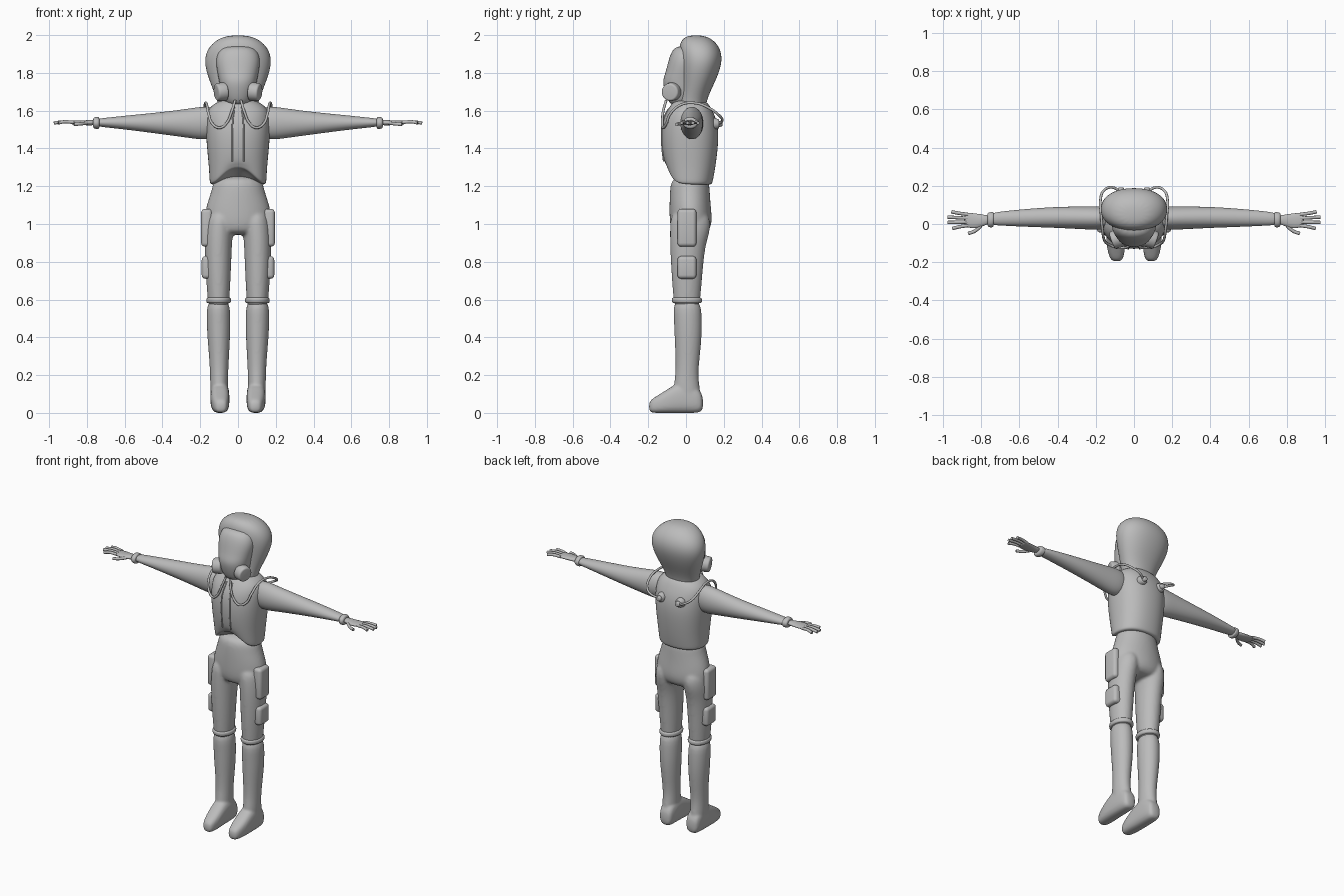
import bpy, bmesh, math
from mathutils import Vector, Matrix

old = bpy.data.objects.get("Cube")
if old:
    bpy.data.objects.remove(old, do_unlink=True)

grey = bpy.data.materials.new("plain_grey")
grey.use_nodes = True
COLOUR = (0.5, 0.5, 0.5, 1)
grey.diffuse_color = COLOUR
grey.node_tree.nodes["Principled BSDF"].inputs["Base Color"].default_value = COLOUR

SIDES = 16
GROW = 1.025  # makes up for subdivision shrinkage


def loft(bm, rings, axis="z", power=2):
    """Closed skin through rings (t, a0, a1, b0, b1) placed along an axis."""
    loops = []
    for t, a0, a1, b0, b1 in rings:
        loop = []
        for i in range(SIDES):
            ang = math.tau * (i + 0.5) / SIDES
            c, s = math.cos(ang), math.sin(ang)
            c = math.copysign(abs(c) ** (2 / power), c)
            s = math.copysign(abs(s) ** (2 / power), s)
            a = (a0 + a1) / 2 + c * GROW * (a1 - a0) / 2
            b = (b0 + b1) / 2 + s * GROW * (b1 - b0) / 2
            co = {"x": (t, a, b), "y": (a, t, b), "z": (a, b, t)}[axis]
            loop.append(bm.verts.new(co))
        loops.append(loop)
    for low, high in zip(loops, loops[1:]):
        for i in range(SIDES):
            j = (i + 1) % SIDES
            bm.faces.new((low[i], low[j], high[j], high[i]))
    bm.faces.new(loops[0])
    bm.faces.new(loops[-1])


def centred(rings):
    """Rings (z, half width, y0, y1) made symmetric about x = 0."""
    return [(z, -w, w, y0, y1) for z, w, y0, y1 in rings]


def finish(name, bm, mirror=False, subdivide=2, voxel=0, bevel=0):
    bmesh.ops.recalc_face_normals(bm, faces=bm.faces)
    mesh = bpy.data.meshes.new(name)
    bm.to_mesh(mesh)
    bm.free()
    mesh.materials.append(grey)
    mesh.shade_smooth()
    obj = bpy.data.objects.new(name, mesh)
    bpy.context.collection.objects.link(obj)
    if mirror:
        obj.modifiers.new("Mirror", "MIRROR").use_mirror_merge = False
    if bevel:
        mod = obj.modifiers.new("Bevel", "BEVEL")
        mod.width, mod.segments = bevel, 4
    if subdivide:
        mod = obj.modifiers.new("Subdivision", "SUBSURF")
        mod.levels = mod.render_levels = subdivide
    if voxel:
        mod = obj.modifiers.new("Blend", "REMESH")
        mod.mode, mod.voxel_size, mod.use_smooth_shade = "VOXEL", voxel, True
        mod = obj.modifiers.new("Smooth", "SMOOTH")
        mod.factor, mod.iterations = 0.5, 5
    return obj


def tube(name, paths, radius):
    """Round tubes along paths, repeated on both sides."""
    curve = bpy.data.curves.new(name, "CURVE")
    curve.dimensions = "3D"
    curve.bevel_depth, curve.bevel_resolution = radius, 3
    curve.use_fill_caps = True
    curve.materials.append(grey)
    for path in paths:
        for side in (-1, 1):
            spline = curve.splines.new("BEZIER")
            spline.bezier_points.add(len(path) - 1)
            for p, (x, y, z) in zip(spline.bezier_points, path):
                p.co = (side * x, y, z)
                p.handle_left_type = p.handle_right_type = "AUTO"
    obj = bpy.data.objects.new(name, curve)
    bpy.context.collection.objects.link(obj)


# Trousers: hips and thighs blended into one skin
bm = bmesh.new()
loft(bm, centred([(1.26, .125, -.075, .12), (1.18, .137, -.085, .125),
                  (1.1, .167, -.087, .13), (1.03, .178, -.087, .138),
                  (.98, .172, -.082, .132), (.94, .13, -.06, .1)]))
for side in (-1, 1):
    loft(bm, [(z, side * a, side * b, y0, y1) for z, a, b, y0, y1 in (
        (1.08, .02, .16, -.08, .12), (.98, .024, .177, -.085, .134),
        (.9, .032, .177, -.084, .105), (.8, .036, .174, -.08, .092),
        (.7, .04, .168, -.074, .084), (.6, .046, .16, -.066, .075),
        (.55, .05, .155, -.06, .07))])
finish("trousers", bm, voxel=.009)

# Side pockets
bm = bmesh.new()
for x, z, height in ((.165, .98, .2), (.162, .77, .12)):
    place = Matrix.Translation((x, .005, z)) @ Matrix.Diagonal((.06, .1, height, 1))
    bmesh.ops.create_cube(bm, size=1, matrix=place)
finish("side_pockets", bm, mirror=True, subdivide=0, bevel=.02)

# Boots: shin and foot blended
bm = bmesh.new()
loft(bm, [(.61, .044, .164, -.07, .078), (.5, .04, .166, -.064, .084),
          (.4, .042, .162, -.06, .083), (.3, .048, .153, -.055, .073),
          (.2, .053, .147, -.054, .062), (.12, .053, .147, -.07, .075),
          (.04, .055, .14, -.05, .08)])
loft(bm, [(.092, .06, .13, .01, .09), (.06, .05, .142, 0, .14),
          (0, .046, .146, 0, .17), (-.06, .046, .146, 0, .15),
          (-.12, .046, .142, 0, .11), (-.17, .054, .13, 0, .08),
          (-.197, .065, .115, .005, .06)], axis="y", power=2.8)
finish("boots", bm, mirror=True, voxel=.007)

# Bands at the tops of the boots
bm = bmesh.new()
loft(bm, [(.578, .044, .16, -.066, .078), (.586, .036, .168, -.074, .085),
          (.606, .036, .168, -.076, .085), (.614, .044, .16, -.068, .076)])
finish("boot_bands", bm, mirror=True)

# Vest, with the front hem raised in the middle
bm = bmesh.new()
loft(bm, centred([(1.205, .12, -.07, .11), (1.21, .147, -.095, .137),
                  (1.23, .15, -.103, .142), (1.3, .153, -.115, .155),
                  (1.4, .163, -.128, .168), (1.48, .169, -.131, .172),
                  (1.55, .169, -.122, .162), (1.6, .162, -.1, .14),
                  (1.635, .13, -.075, .12), (1.66, .08, -.06, .09)]), power=2.3)
for v in bm.verts:
    if v.co.z < 1.32 and v.co.y < 0:
        v.co.z += max(0, 1 - abs(v.co.x) / .13) * .12 * min(1, (1.34 - v.co.z) / .11)
finish("vest", bm)
tube("vest_seams", [[(.018, -.066, 1.635), (.022, -.098, 1.6), (.028, -.121, 1.55),
                     (.03, -.129, 1.48), (.03, -.126, 1.4), (.03, -.118, 1.33)]], .004)

# Sleeves
bm = bmesh.new()
loft(bm, [(.1, -.02, .08, 1.47, 1.61), (.17, -.032, .094, 1.443, 1.625),
          (.25, -.028, .092, 1.455, 1.612), (.4, -.02, .09, 1.475, 1.592),
          (.55, -.015, .08, 1.495, 1.578), (.7, -.008, .065, 1.512, 1.562),
          (.76, -.004, .055, 1.518, 1.556)], axis="x")
finish("sleeves", bm, mirror=True)

# Cuffs
bm = bmesh.new()
loft(bm, [(.733, -.008, .06, 1.51, 1.56), (.738, -.018, .064, 1.502, 1.567),
          (.762, -.018, .06, 1.504, 1.566), (.768, -.004, .055, 1.515, 1.556)], axis="x")
finish("cuffs", bm, mirror=True)

# Hands
bm = bmesh.new()
loft(bm, [(.755, .0, .045, 1.522, 1.552), (.79, -.01, .048, 1.522, 1.55),
          (.83, -.025, .056, 1.524, 1.548), (.87, -.018, .058, 1.527, 1.547),
          (.89, -.01, .054, 1.529, 1.545)], axis="x")
finish("palms", bm, mirror=True)
fingers = [[(.87, y, 1.538), (.92, y + bend / 2, 1.541), (tip, y + bend, 1.535)]
           for y, bend, tip in ((.05, .014, .955), (.03, .006, .975),
                                (.01, -.002, .975), (-.008, -.016, .95))]
thumb = [(.8, -.01, 1.534), (.835, -.038, 1.53), (.868, -.05, 1.527)]
tube("fingers", fingers + [thumb], .009)

# Hood around the head
bm = bmesh.new()
loft(bm, centred([(1.58, .1, -.05, .1), (1.64, .105, -.04, .106),
                  (1.7, .127, -.03, .127), (1.77, .155, -.03, .162),
                  (1.85, .178, -.034, .19), (1.915, .168, -.037, .187),
                  (1.967, .127, -.03, .155), (2.0, .06, .005, .1)]), power=2.2)
finish("hood", bm)

# Face and chin
bm = bmesh.new()
loft(bm, centred([(1.625, .05, -.07, .06), (1.65, .075, -.095, .08),
                  (1.71, .093, -.115, .08), (1.76, .1, -.123, .08),
                  (1.8, .108, -.108, .08), (1.86, .118, -.094, .08),
                  (1.91, .108, -.078, .08), (1.945, .07, -.05, .06)]), power=2.2)
finish("face", bm)

# Breathing canisters beside the chin
bm = bmesh.new()
turn = Matrix.Translation((.09, -.078, 1.7)) @ Vector((1, -.35, -.1)).to_track_quat("Z", "Y").to_matrix().to_4x4()
bmesh.ops.create_cone(bm, cap_ends=True, segments=32, radius1=.05, radius2=.046,
                      depth=.055, matrix=turn)
finish("canisters", bm, mirror=True, subdivide=0, bevel=.01)

# Hoses from the chin, round the chest and over the shoulders to the back
tube("hoses", [[(.015, -.105, 1.655), (.035, -.122, 1.59), (.06, -.125, 1.535),
                (.095, -.122, 1.51), (.135, -.105, 1.53), (.155, -.085, 1.58),
                (.165, -.03, 1.63), (.172, .05, 1.64), (.176, .12, 1.615),
                (.158, .175, 1.575), (.12, .192, 1.55), (.075, .175, 1.53)]], .007)

# Round hose sockets on the back
bm = bmesh.new()
back = Matrix.Rotation(-math.pi / 2, 4, "X")
for y, radius, depth in ((.16, .032, .03), (.18, .018, .024)):
    bmesh.ops.create_cone(bm, cap_ends=True, segments=24, radius1=radius,
                          radius2=radius * .75, depth=depth,
                          matrix=Matrix.Translation((.068, y, 1.53)) @ back)
finish("back_sockets", bm, mirror=True, subdivide=0, bevel=.004)
